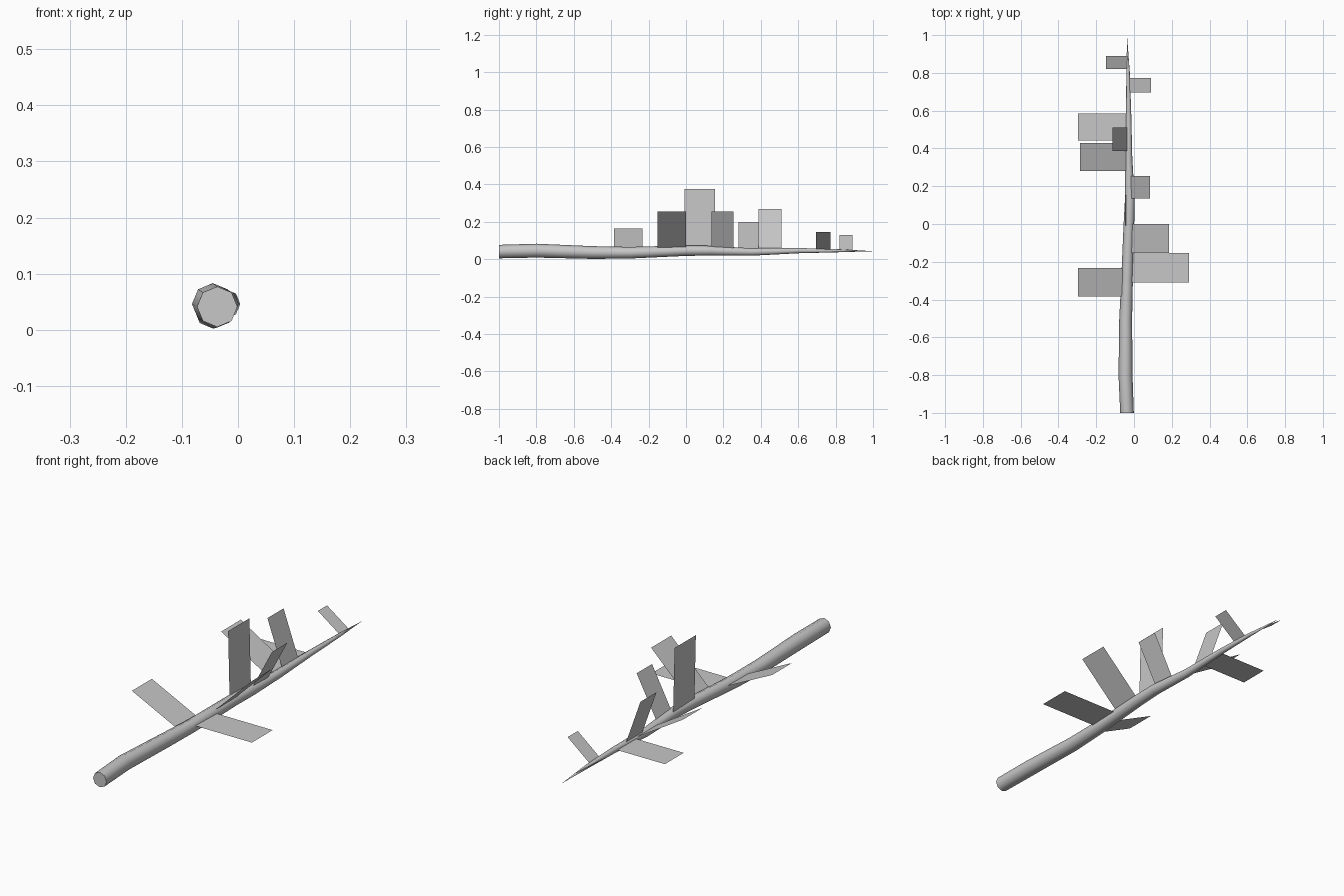
import bpy
import bmesh
from math import cos, sin, pi
from mathutils import Vector

cube = bpy.data.objects.get("Cube")
if cube:
    bpy.data.objects.remove(cube, do_unlink=True)

GREY = (0.57, 0.57, 0.57, 1)
grey = bpy.data.materials.new("plain_grey")
grey.use_nodes = True
grey.diffuse_color = GREY
grey.node_tree.nodes["Principled BSDF"].inputs["Base Color"].default_value = GREY


def finish(bm, name):
    mesh = bpy.data.meshes.new(name)
    bm.to_mesh(mesh)
    bm.free()
    mesh.materials.append(grey)
    obj = bpy.data.objects.new(name, mesh)
    bpy.context.collection.objects.link(obj)
    return obj


def make_stem(path, sides=8):
    """Loft rings of (y, x, z, radius) and close them in a point."""
    bm = bmesh.new()
    rings = []
    for y, x, z, r in path[:-1]:
        angles = [2 * pi * i / sides for i in range(sides)]
        rings.append([bm.verts.new((x + r * cos(a), y, z + r * sin(a))) for a in angles])
    y, x, z, r = path[-1]
    tip = bm.verts.new((x, y, z))
    for i in range(sides):
        j = (i + 1) % sides
        for a, b in zip(rings, rings[1:]):
            bm.faces.new((a[i], a[j], b[j], b[i]))
        bm.faces.new((rings[-1][i], rings[-1][j], tip))
    for f in bm.faces:
        f.smooth = True
    # Flat cut end with a sharp rim
    cap = bm.faces.new(rings[0])
    for e in cap.edges:
        e.smooth = False
    bmesh.ops.recalc_face_normals(bm, faces=bm.faces)
    return finish(bm, "branch_stem")


def make_leaf(name, y0, y1, base, end):
    """Flat rectangular card between two (x, z) points."""
    bm = bmesh.new()
    corners = [(base, y0), (base, y1), (end, y1), (end, y0)]
    face = bm.faces.new([bm.verts.new((p[0], y, p[1])) for p, y in corners])
    face.normal_update()
    if face.normal.dot(Vector((0, 0, 1))) < 0:
        face.normal_flip()
    return finish(bm, name)


# Gently wavering, tapering stem
make_stem([
    (-1.0, -0.037, 0.041, 0.036),
    (-0.8, -0.045, 0.046, 0.037),
    (-0.5, -0.044, 0.036, 0.034),
    (-0.3, -0.037, 0.035, 0.031),
    (0.0, -0.027, 0.046, 0.028),
    (0.13, -0.022, 0.046, 0.026),
    (0.35, -0.029, 0.039, 0.020),
    (0.6, -0.029, 0.046, 0.014),
    (0.8, -0.031, 0.046, 0.009),
    (1.0, -0.037, 0.043, 0.0),
])

# Leaf cards from the thick end towards the tip
make_leaf("leaf_right_low", -0.384, -0.232, (-0.04, 0.04), (-0.297, 0.165))
make_leaf("leaf_left_flat", -0.311, -0.153, (-0.03, 0.045), (0.292, 0.045))
make_leaf("leaf_left_raised", -0.153, 0.0, (-0.03, 0.045), (0.186, 0.256))
make_leaf("leaf_upright", -0.008, 0.154, (-0.039, 0.05), (-0.047, 0.376))
make_leaf("leaf_left_steep", 0.136, 0.253, (-0.025, 0.045), (0.086, 0.256))
make_leaf("leaf_right_raised", 0.281, 0.43, (-0.03, 0.045), (-0.286, 0.2))
make_leaf("leaf_right_steep", 0.387, 0.51, (-0.034, 0.045), (-0.114, 0.27))
make_leaf("leaf_right_flat", 0.442, 0.585, (-0.03, 0.047), (-0.297, 0.047))
make_leaf("leaf_left_tip", 0.696, 0.773, (-0.03, 0.048), (0.09, 0.146))
make_leaf("leaf_right_tip", 0.82, 0.89, (-0.033, 0.048), (-0.148, 0.13))
